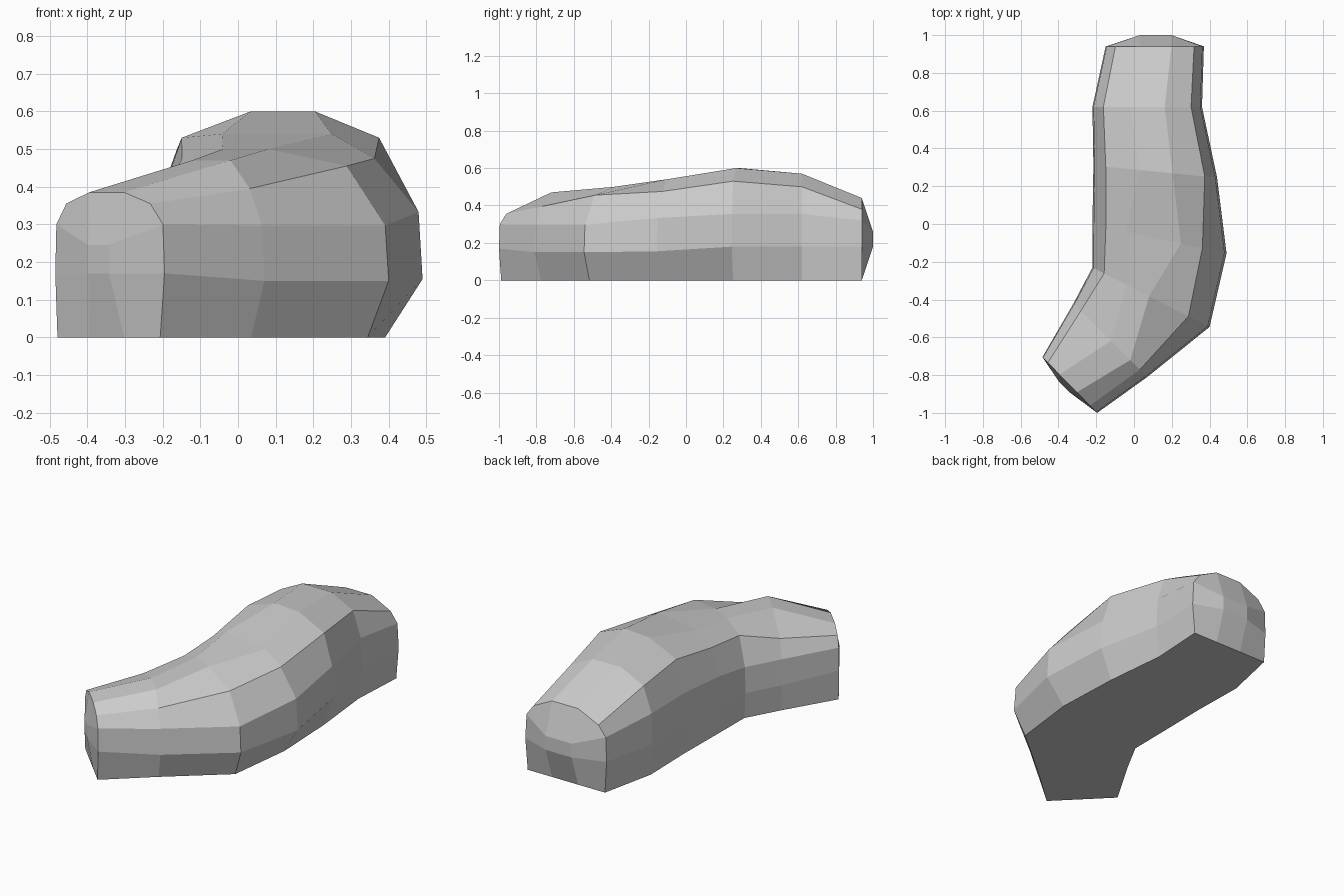
import bpy, bmesh
from mathutils import Vector

if "Cube" in bpy.data.objects:
    bpy.data.objects.remove(bpy.data.objects["Cube"])

# Cross-sections from back to front. Each one spans a left and right side point:
# (left x, y), (right x, y), (crown left, crown right, right shoulder, right foot fractions),
# (mid, upper, shoulder, crown heights)
SECTIONS = [
    ((-.15, .94), (.37, .94), (.35, .67, .90, .97), (.18, .32, .38, .44)),
    ((-.22, .62), (.36, .62), (.34, .66, .90, .96), (.18, .355, .50, .57)),
    ((-.215, .31), (.44, .245), (.38, .64, .90, .90), (.18, .355, .53, .60)),
    ((-.22, .00), (.49, -.155), (.25, .66, .82, .86), (.155, .333, .475, .54)),
    ((-.22, -.23), (.40, -.545), (.29, .484, .82, .91), (.15, .297, .455, .50)),
    ((-.32, -.42), (.07, -.81), (.51, .77, .90, .91), (.15, .297, .395, .47)),
    ((-.485, -.705), (-.195, -1.0), (.31, .63, .87, .96), (.17, .30, .355, .385)),
]

bm = bmesh.new()


def ring(left, right, fractions, heights):
    c1, c2, sh, foot = fractions
    zm, zu, zs, zt = heights
    profile = [(.02, 0), (0, zm), (.01, zu), (.10, zs), (c1, zt),
               (c2, zt), (sh, zs), (.985, zu), (1, zm), (foot, 0)]
    a, b = Vector((*left, 0)), Vector((*right, 0))
    return [bm.verts.new(a.lerp(b, t) + Vector((0, 0, z))) for t, z in profile]


def cap(section, verts, outward, bulge, columns, rows):
    """Close an end with a bulging 3 x 3 grid of faces."""
    a, b = Vector((*section[0], 0)), Vector((*section[1], 0))
    grid = [[verts[i] for i in range(4)]]
    for k, t in enumerate(columns):
        base, col = a.lerp(b, t), []
        foot = a.lerp(b, section[2][k])
        col.append(bm.verts.new(foot))
        for z in rows:
            col.append(bm.verts.new(base + outward * bulge + Vector((0, 0, z))))
        col.append(verts[4 + k])
        grid.append(col)
    grid.append([verts[i] for i in (9, 8, 7, 6)])
    for p, q in zip(grid, grid[1:]):
        for j in range(3):
            bm.faces.new((p[j], q[j], q[j + 1], p[j + 1]))
    return [grid[1][0], grid[2][0]]


# Curved shell
rings = [ring(*s) for s in SECTIONS]
for r, s in zip(rings, rings[1:]):
    for i in range(9):
        bm.faces.new((r[i], r[i + 1], s[i + 1], s[i]))

# Rounded ends
back = cap(SECTIONS[0], rings[0], Vector((0, 1, 0)), .06, (.35, .67), (.18, .26))
front = cap(SECTIONS[-1], rings[-1], Vector((-.713, -.70, 0)), .028, (.37, .56), (.17, .245))

# Flat underside, one strip per section
for r, s in zip(rings, rings[1:]):
    bm.faces.new((r[0], s[0], *(front[:] if s is rings[-1] else []), s[9],
                  r[9], *(back[::-1] if r is rings[0] else [])))

bmesh.ops.recalc_face_normals(bm, faces=bm.faces)
mesh = bpy.data.meshes.new("curved_bolster")
bm.to_mesh(mesh)
bm.free()
bpy.context.collection.objects.link(bpy.data.objects.new("curved_bolster", mesh))
